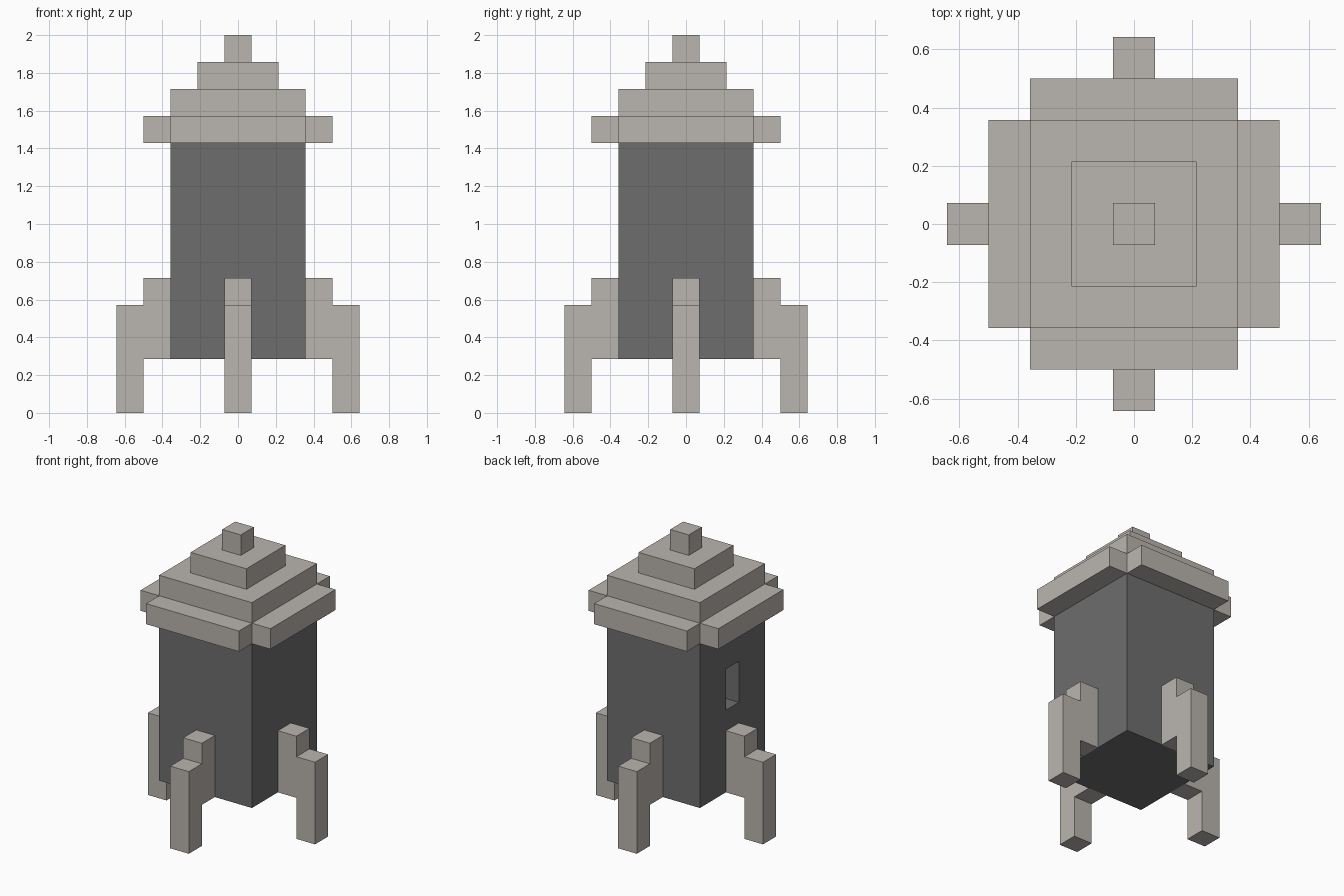
import bpy
import bmesh
from math import pi
from mathutils import Matrix

U = 1 / 7  # one block of the grid the tower is built on

cube = bpy.data.objects.get("Cube")
if cube:
    bpy.data.objects.remove(cube, do_unlink=True)


def material(name, rgb):
    mat = bpy.data.materials.new(name)
    mat.use_nodes = True
    mat.diffuse_color = (*rgb, 1)
    mat.node_tree.nodes["Principled BSDF"].inputs["Base Color"].default_value = (*rgb, 1)
    return mat


pale_stone = material("pale stone", (0.49, 0.46, 0.43))
dark_grey = material("dark grey", (0.155, 0.155, 0.155))


def add_object(name, bm, mat):
    bmesh.ops.recalc_face_normals(bm, faces=bm.faces)
    mesh = bpy.data.meshes.new(name)
    bm.to_mesh(mesh)
    bm.free()
    mesh.materials.append(mat)
    obj = bpy.data.objects.new(name, mesh)
    bpy.context.collection.objects.link(obj)
    return obj


def block(name, size, centre, mat):
    """Box with size and centre given in blocks."""
    bm = bmesh.new()
    bmesh.ops.create_cube(bm, size=U)
    bmesh.ops.scale(bm, vec=size, verts=bm.verts)
    bmesh.ops.translate(bm, vec=[c * U for c in centre], verts=bm.verts)
    return add_object(name, bm, mat)


def prism(name, points, direction, mat, turn=0):
    """Outline in blocks, pushed along a direction, then turned about z."""
    bm = bmesh.new()
    face = bm.faces.new([bm.verts.new([c * U for c in p]) for p in points])
    side = bmesh.ops.extrude_face_region(bm, geom=[face])["geom"]
    moved = [v for v in side if isinstance(v, bmesh.types.BMVert)]
    bmesh.ops.translate(bm, vec=[d * U for d in direction], verts=moved)
    bmesh.ops.rotate(bm, matrix=Matrix.Rotation(turn, 3, "Z"), verts=bm.verts)
    return add_object(name, bm, mat)


# Body with a window recess in its right side
body = block("body", (5, 5, 8), (0, 0, 6), dark_grey)
cutter = block("window_cutter", (2, 1, 2), (-2.5, 0, 7), dark_grey)
cutter.hide_render = True
cut = body.modifiers.new("window", "BOOLEAN")
cut.operation = "DIFFERENCE"
cut.solver = "EXACT"
cut.object = cutter
bpy.context.view_layer.objects.active = body
bpy.ops.object.modifier_apply(modifier=cut.name)
bpy.data.objects.remove(cutter, do_unlink=True)

# Eaves: a square with its corners notched out
a, b = 2.5, 3.5
eaves = [(b, -a), (b, a), (a, a), (a, b), (-a, b), (-a, a),
         (-b, a), (-b, -a), (-a, -a), (-a, -b), (a, -b), (a, -a)]
prism("eaves", [(x, y, 10) for x, y in eaves], (0, 0, 1), pale_stone)

# Stepped roof
for name, width, z in (("lower_roof", 5, 11.5), ("upper_roof", 3, 12.5), ("finial", 1, 13.5)):
    block(name, (width, width, 1), (0, 0, z), pale_stone)

# Four stepped legs, one per side
leg = [(2.5, 2), (3.5, 2), (3.5, 0), (4.5, 0), (4.5, 4), (3.5, 4), (3.5, 5), (2.5, 5)]
for i, side in enumerate(("left", "back", "right", "front")):
    prism(side + "_leg", [(x, -0.5, z) for x, z in leg], (0, 1, 0), pale_stone, i * pi / 2)
